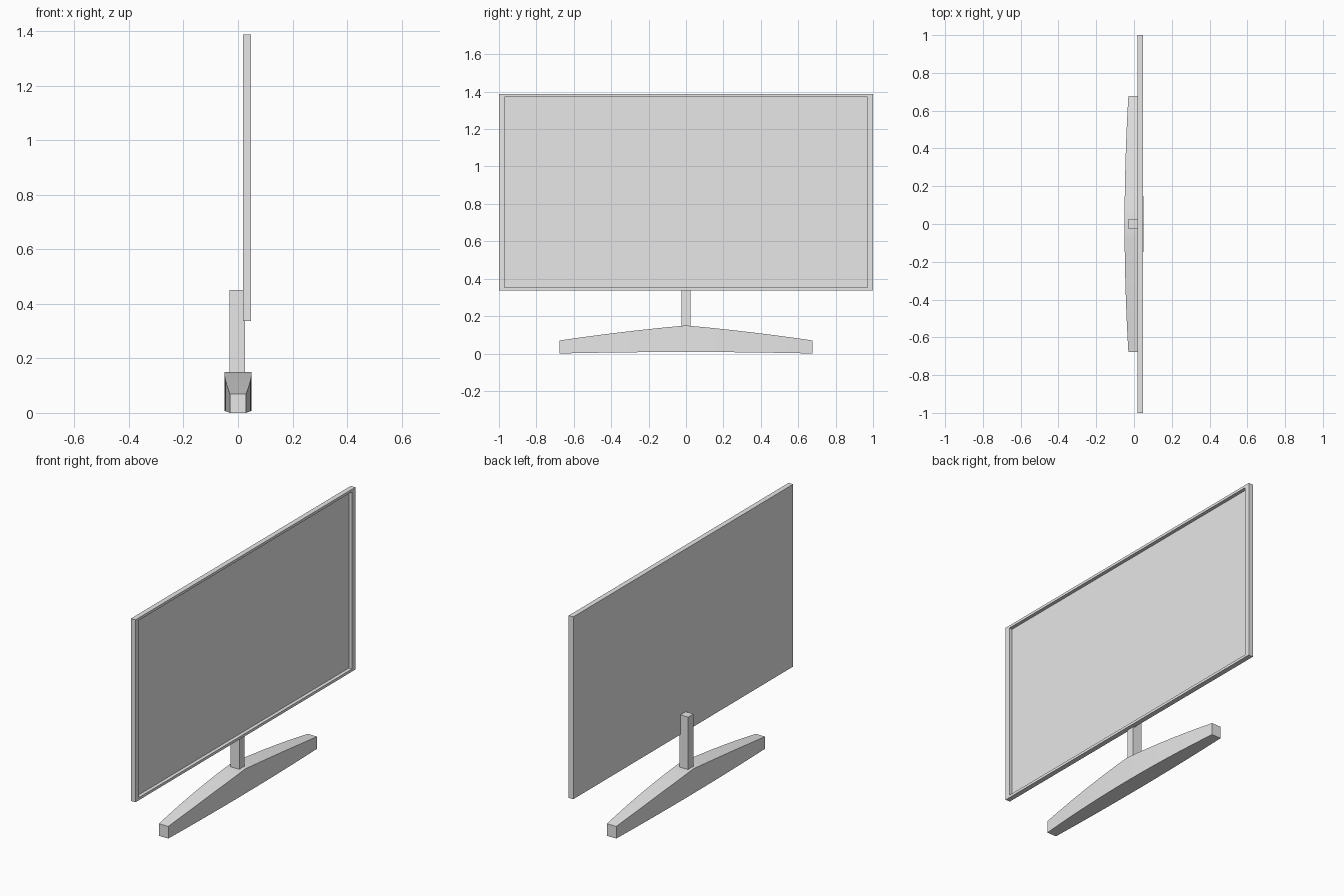
import bpy
import bmesh
import math

if "Cube" in bpy.data.objects:
    bpy.data.objects.remove(bpy.data.objects["Cube"], do_unlink=True)

grey = bpy.data.materials.new("light grey")
grey.use_nodes = True
GREY = (0.8, 0.8, 0.8, 1)
grey.diffuse_color = GREY
grey.node_tree.nodes["Principled BSDF"].inputs["Base Color"].default_value = GREY


def add_object(name, bm):
    bmesh.ops.recalc_face_normals(bm, faces=bm.faces)
    mesh = bpy.data.meshes.new(name)
    bm.to_mesh(mesh)
    bm.free()
    mesh.materials.append(grey)
    obj = bpy.data.objects.new(name, mesh)
    bpy.context.collection.objects.link(obj)
    return obj


def box(low, high):
    bm = bmesh.new()
    bmesh.ops.create_cube(bm, size=1)
    for v in bm.verts:
        v.co = [lo + (hi - lo) * (c + 0.5) for lo, hi, c in zip(low, high, v.co)]
    return bm


# Screen: thin slab facing +x, with an inset and recessed display
FRONT, RECESS = 0.047, 0.02
bm = box((0.018, -1, 0.337), (FRONT, 1, 1.387))
display = max(bm.faces, key=lambda f: f.calc_center_median().x)
bmesh.ops.inset_individual(bm, faces=[display], thickness=0.02)
for v in display.verts:  # side borders are wider than top and bottom
    v.co.y = math.copysign(0.97, v.co.y)
    v.co.z = 0.352 if v.co.z < 0.8 else 1.372
wall = bmesh.ops.extrude_discrete_faces(bm, faces=[display])
for v in wall["faces"][0].verts:
    v.co.x = FRONT - RECESS
add_object("screen", bm)

# Post behind the screen
add_object("stand_post", box((-0.031, -0.024, 0.13), (0.026, 0.024, 0.45)))

# Base: bar that tapers towards both ends, with a slightly arched underside
HALF, STEPS = 0.677, 8
bm = bmesh.new()
rings = []
for i in range(-STEPS, STEPS + 1):
    y = HALF * i / STEPS
    width = 0.05 - 0.044 * y * y
    top = 0.15 - 0.09 * abs(y) - 0.042 * y * y
    bottom = 0.008 * (1 - (y / HALF) ** 2)
    rings.append([bm.verts.new(p) for p in (
        (-width, y, bottom), (width, y, bottom), (width, y, top), (-width, y, top))])
for a, b in zip(rings, rings[1:]):
    for k in range(4):
        n = (k + 1) % 4
        bm.faces.new((a[k], a[n], b[n], b[k]))
bm.faces.new(rings[0])
bm.faces.new(rings[-1])
base = add_object("stand_base", bm)
bpy.context.view_layer.objects.active = base
base.select_set(True)
bpy.ops.object.shade_smooth_by_angle(angle=math.radians(30))
